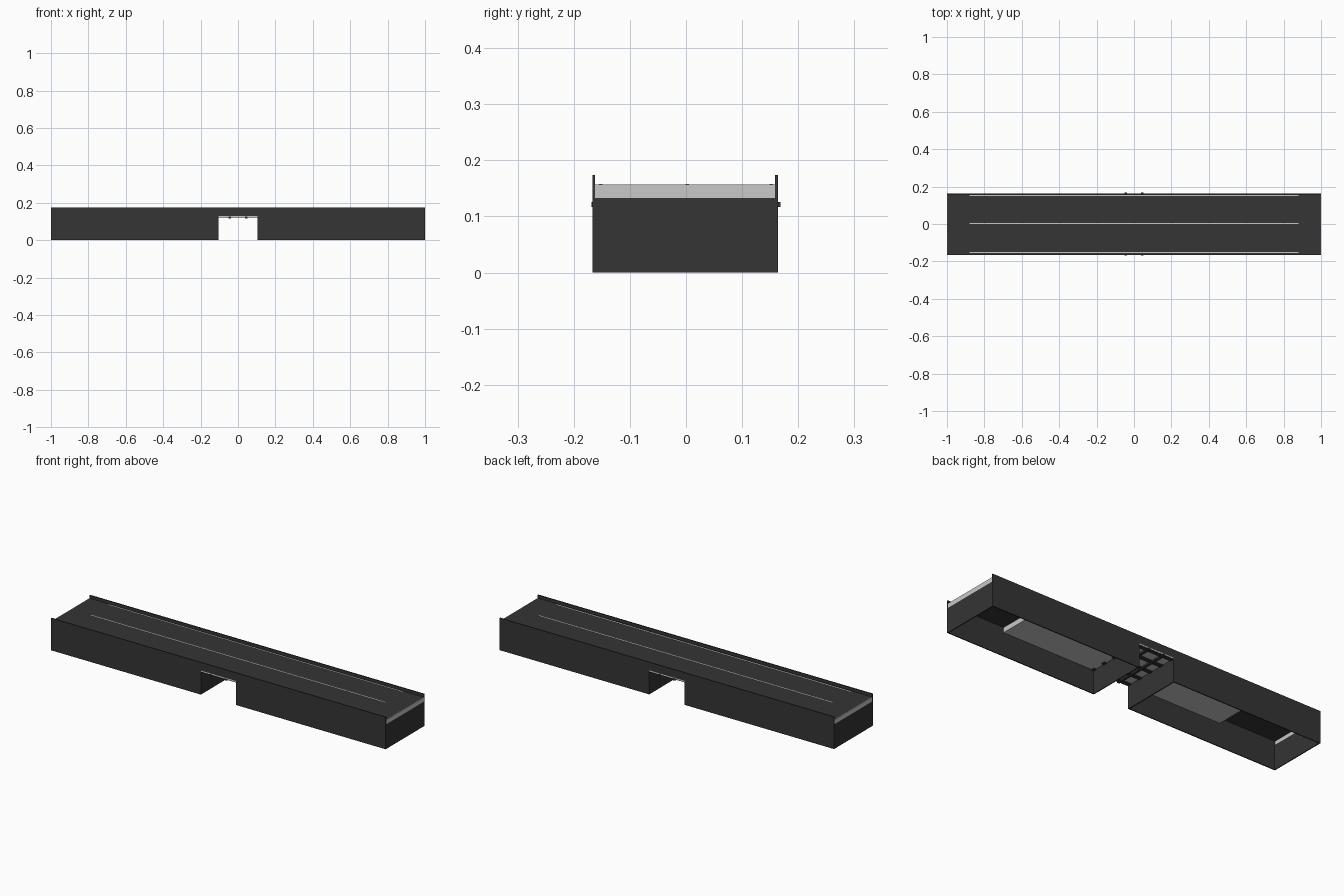
import bpy, bmesh

if "Cube" in bpy.data.objects:
    bpy.data.objects.remove(bpy.data.objects["Cube"])


def material(name, value):
    m = bpy.data.materials.new(name)
    m.diffuse_color = (value, value, value, 1)
    m.use_nodes = True
    m.node_tree.nodes["Principled BSDF"].inputs["Base Color"].default_value = m.diffuse_color
    return m


DARK = material("dark_asphalt", 0.035)
LIGHT = material("light_concrete", 0.58)

Y0, Y1 = -0.167, 0.164      # outer wall faces
T = 0.005                   # wall thickness
GAP = 0.105                 # half width of the underpass


def finish(name, bm, mat):
    bmesh.ops.recalc_face_normals(bm, faces=bm.faces)
    me = bpy.data.meshes.new(name)
    bm.to_mesh(me)
    bm.free()
    me.materials.append(mat)
    ob = bpy.data.objects.new(name, me)
    bpy.context.collection.objects.link(ob)
    return ob


def box(name, x, y, z, mat):
    bm = bmesh.new()
    bmesh.ops.create_cube(bm, size=1)
    for v in bm.verts:
        for i, (a, b) in enumerate((x, y, z)):
            v.co[i] = a if v.co[i] < 0 else b
    return finish(name, bm, mat)


# side walls with parapet, cut out over the underpass
profile = [(-1, 0), (-GAP, 0), (-GAP, 0.13), (GAP, 0.13), (GAP, 0),
           (1, 0), (1, 0.174), (-1, 0.174)]
for side, y in (("front", Y0), ("back", Y1 - T)):
    bm = bmesh.new()
    face = bm.faces.new([bm.verts.new((x, y, z)) for x, z in profile])
    ext = bmesh.ops.extrude_face_region(bm, geom=[face])
    for v in ext["geom"]:
        if isinstance(v, bmesh.types.BMVert):
            v.co.y += T
    finish(side + "_side_wall", bm, DARK)

YI = (Y0 + T, Y1 - T)       # span between the walls

# road surface, and the structural slab under its middle
box("road_surface", (-0.998, 0.998), YI, (0.154, 0.157), DARK)
box("deck_slab", (-0.66, 0.66), YI, (0.126, 0.153), LIGHT)

# hollow abutments, open at the bottom, with pale deck ends
for side, s in (("left", -1), ("right", 1)):
    def span(a, b):
        return tuple(sorted((s * a, s * b)))
    box(side + "_end_wall", span(1 - T, 1), YI, (0, 0.133), DARK)
    box(side + "_deck_end", span(1 - 0.003, 1), YI, (0.133, 0.157), LIGHT)
    box(side + "_underpass_wall", span(GAP, GAP + T), YI, (0, 0.126), DARK)
    # cross beam with stubs poking out of the sides
    box(side + "_cross_beam", span(0.038, 0.052), (-0.168, 0.168),
        (0.117, 0.126), DARK)

# girders below the slab
for i in range(5):
    y = Y0 + 0.012 + i * (Y1 - Y0 - 0.024) / 4
    box("girder_%d" % (i + 1), (-0.125, 0.125), (y - 0.011, y + 0.011),
        (0.121, 0.127), DARK)

# pale edge strips seen above the opening
for side, y in (("front", Y0), ("back", Y1 - T)):
    box(side + "_edge_strip", (-GAP, GAP), (y, y + T), (0.124, 0.13), LIGHT)

# painted lane lines
for name, y in (("front", -0.152), ("centre", 0.002), ("back", 0.152)):
    box(name + "_lane_line", (-0.88, 0.88), (y - 0.003, y + 0.003),
        (0.1565, 0.1578), LIGHT)
